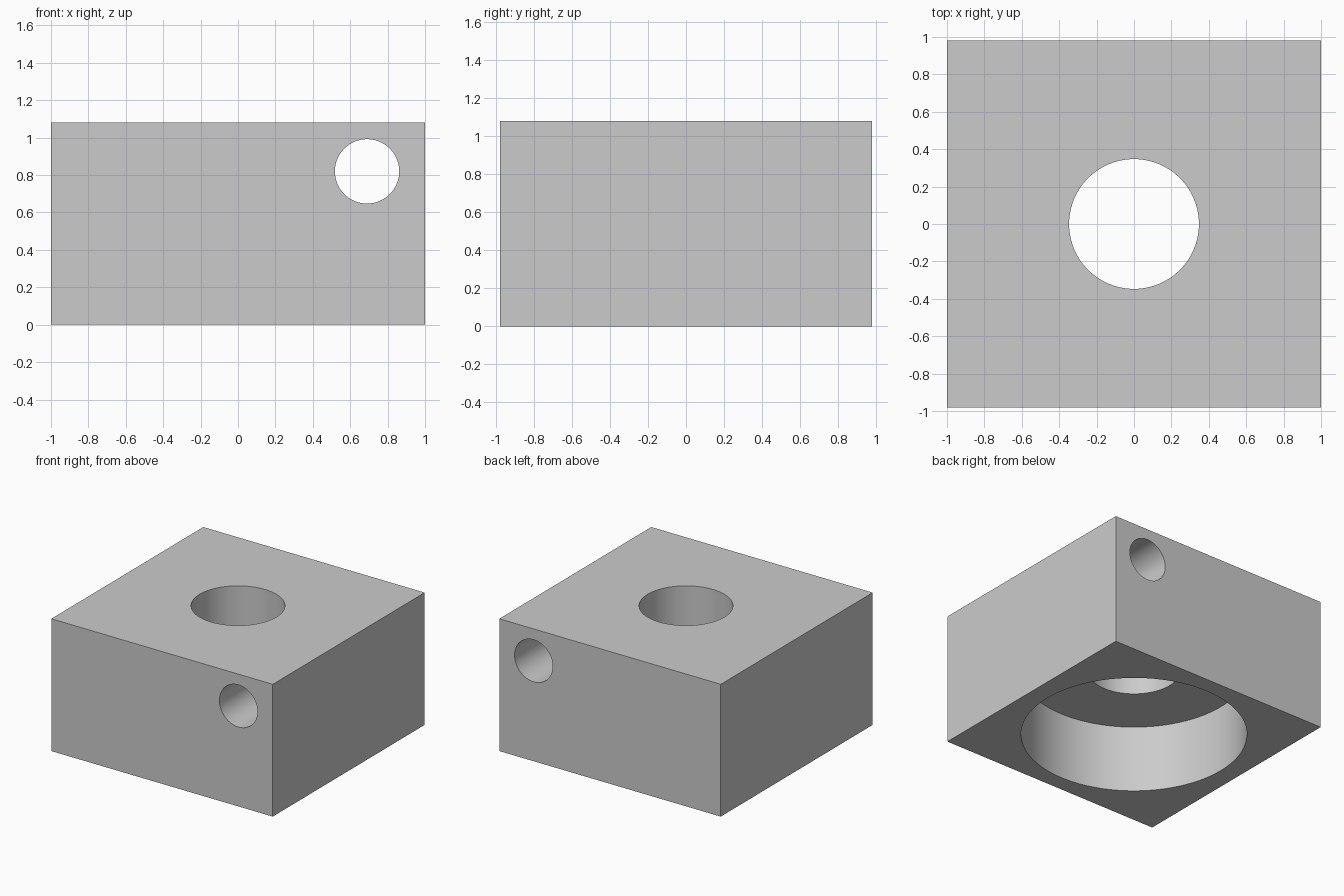
import bpy
import math

default_cube = bpy.data.objects.get("Cube")
if default_cube:
    bpy.data.objects.remove(default_cube, do_unlink=True)

WIDTH, DEPTH, HEIGHT = 2.0, 1.96, 1.08
BORE_DEPTH = 0.55

# Single grey material
grey = bpy.data.materials.new("light grey")
grey.use_nodes = True
colour = (0.6, 0.6, 0.6, 1.0)
grey.diffuse_color = colour
grey.node_tree.nodes["Principled BSDF"].inputs["Base Color"].default_value = colour

# Solid block
bpy.ops.mesh.primitive_cube_add(size=1, location=(0, 0, HEIGHT / 2))
block = bpy.context.object
block.name = "bored_block"
block.scale = (WIDTH, DEPTH, HEIGHT)
bpy.ops.object.transform_apply(location=True, rotation=True, scale=True)
block.data.materials.append(grey)


def drill(name, radius, length, centre, tilt=0.0):
    """Cut a round hole through the block and discard the cutter."""
    bpy.ops.mesh.primitive_cylinder_add(
        vertices=96, radius=radius, depth=length,
        location=centre, rotation=(tilt, 0, 0))
    cutter = bpy.context.object
    cutter.name = name
    cutter.hide_render = True
    cutter.data.materials.append(grey)
    cut = block.modifiers.new(name, "BOOLEAN")
    cut.operation = "DIFFERENCE"
    cut.solver = "EXACT"
    cut.object = cutter
    bpy.ops.object.select_all(action="DESELECT")
    block.select_set(True)
    bpy.context.view_layer.objects.active = block
    bpy.ops.object.modifier_apply(modifier=cut.name)
    bpy.data.objects.remove(cutter, do_unlink=True)


# Wide blind bore from below, central hole through the top, cross hole front to back
drill("wide_bore", 0.845, 2 * BORE_DEPTH, (0, 0, 0))
drill("top_hole", 0.347, 2, (0, 0, HEIGHT))
drill("cross_hole", 0.172, 3, (0.69, 0, 0.82), math.pi / 2)

bpy.ops.object.shade_smooth_by_angle(angle=math.radians(30))
